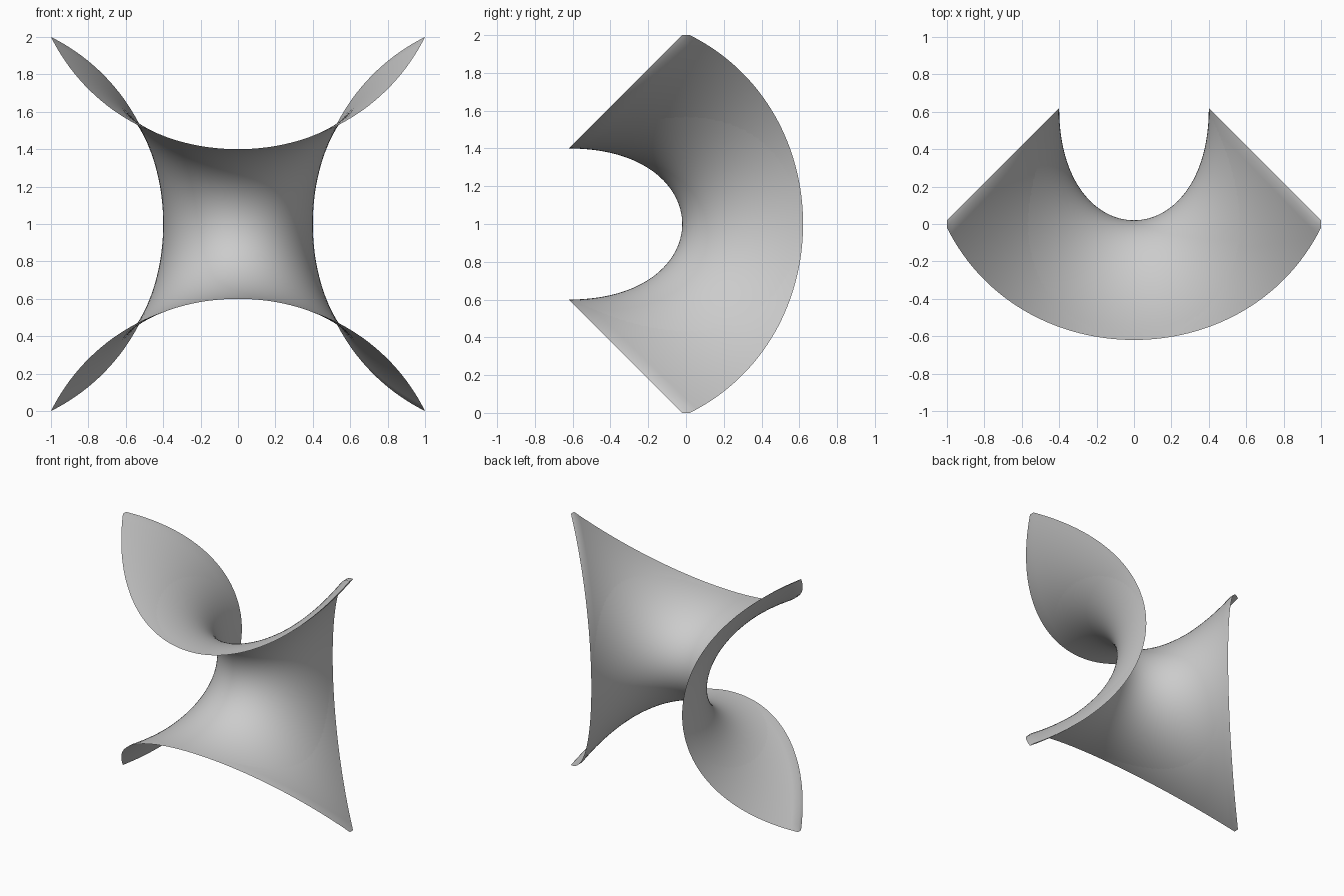
import bpy
import bmesh
from mathutils import Vector

cube = bpy.data.objects.get("Cube")
if cube:
    bpy.data.objects.remove(cube, do_unlink=True)

SCALE = 0.6     # size of the saddle
HALF = 0.02     # half of the sheet thickness, measured along y
STEPS = 64      # grid divisions per side


def saddle_point(u, v):
    """Minimal saddle surface over the square -1..1, bent along y."""
    return Vector((SCALE * (u - u**3 / 3 + u * v * v),
                   SCALE * (u * u - v * v) - HALF,
                   SCALE * (v - v**3 / 3 + v * u * u) + 1))


# Sheet: a flat grid bent into the saddle
bm = bmesh.new()
bmesh.ops.create_grid(bm, x_segments=STEPS, y_segments=STEPS, size=1)
for vert in bm.verts:
    vert.co = saddle_point(vert.co.x, vert.co.y)

# Thickness: pull a second sheet straight back, which also closes the rim
front = bm.faces[:]
back = bmesh.ops.extrude_face_region(bm, geom=front, use_keep_orig=True)
bmesh.ops.translate(bm, vec=(0, 2 * HALF, 0),
                    verts=[g for g in back["geom"] if isinstance(g, bmesh.types.BMVert)])
bmesh.ops.reverse_faces(bm, faces=front)
bmesh.ops.recalc_face_normals(bm, faces=bm.faces)

mesh = bpy.data.meshes.new("saddle_sheet")
bm.to_mesh(mesh)
bm.free()
sheet = bpy.data.objects.new("saddle_sheet", mesh)
bpy.context.collection.objects.link(sheet)

# Plain grey
grey = bpy.data.materials.new("light_grey")
grey.use_nodes = True
colour = (0.6, 0.6, 0.6, 1)
grey.diffuse_color = colour
grey.node_tree.nodes["Principled BSDF"].inputs["Base Color"].default_value = colour
mesh.materials.append(grey)

# Smooth faces with a crisp rim
bpy.ops.object.select_all(action="DESELECT")
sheet.select_set(True)
bpy.context.view_layer.objects.active = sheet
bpy.ops.object.shade_smooth_by_angle(angle=0.6)
